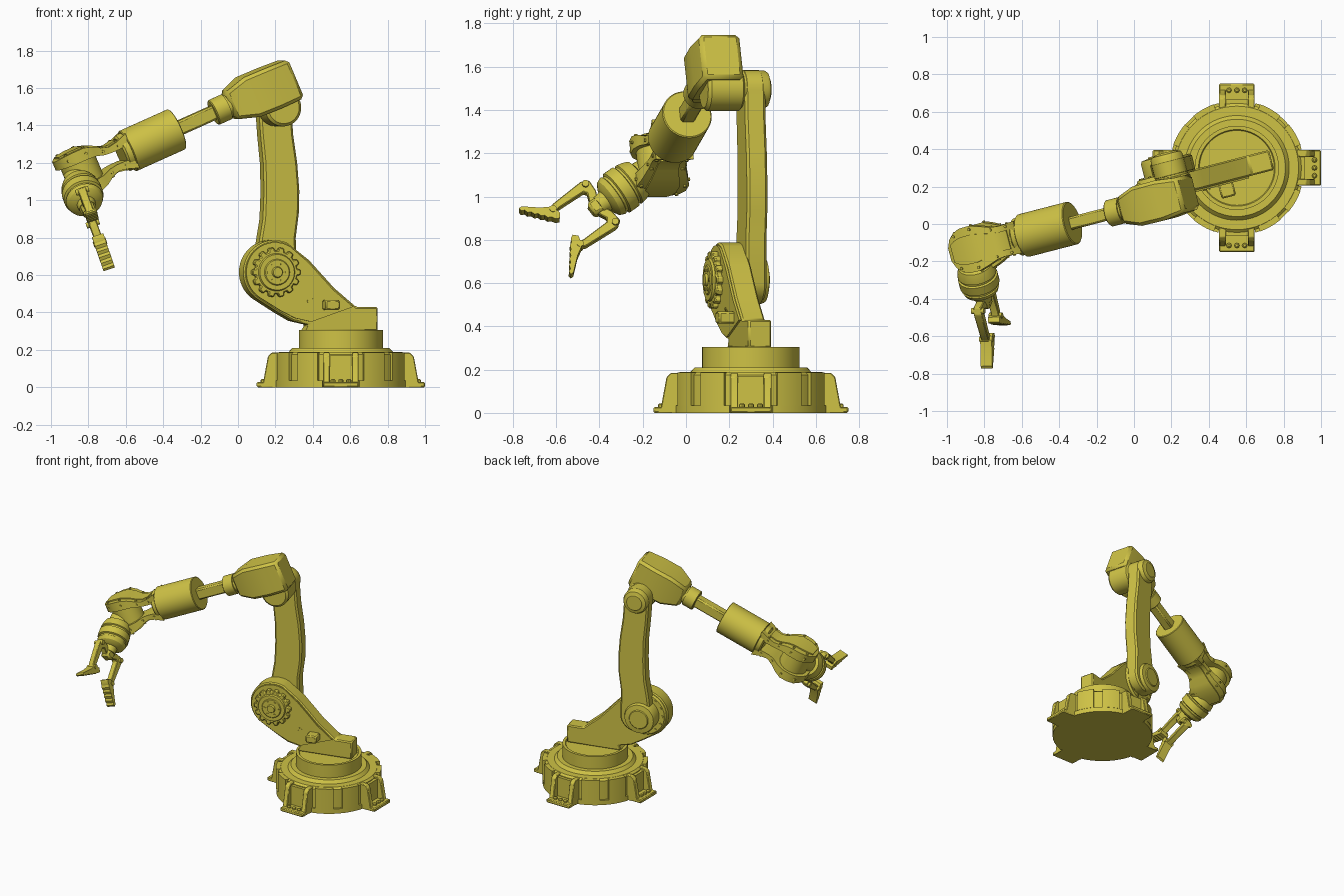
import bpy, bmesh
from math import radians, cos, sin, pi
from mathutils import Matrix, Vector

cube = bpy.data.objects.get("Cube")
if cube:
    bpy.data.objects.remove(cube, do_unlink=True)

paint = bpy.data.materials.new("olive_yellow_paint")
paint.use_nodes = True
color = (0.62, 0.54, 0.06, 1)
paint.diffuse_color = color
paint.node_tree.nodes["Principled BSDF"].inputs["Base Color"].default_value = color

T = Matrix.Translation


def rot(deg, axis):
    return Matrix.Rotation(radians(deg), 4, axis)


def frame(origin, x, z):
    x, z = Vector(x).normalized(), Vector(z).normalized()
    y = z.cross(x).normalized()
    z = x.cross(y)
    m = Matrix((x, y, z)).transposed().to_4x4()
    m.translation = origin
    return m


def stack(name, rings, m, bevel=0.0):
    """Join equal rings of points into a closed solid."""
    bm = bmesh.new()
    vs = [[bm.verts.new(m @ Vector(p)) for p in ring] for ring in rings]
    n = len(vs[0])
    for lo, hi in zip(vs, vs[1:]):
        for i in range(n):
            j = (i + 1) % n
            bm.faces.new((lo[i], lo[j], hi[j], hi[i]))
    bm.faces.new(vs[0][::-1])
    bm.faces.new(vs[-1])
    bmesh.ops.recalc_face_normals(bm, faces=bm.faces)
    me = bpy.data.meshes.new(name)
    bm.to_mesh(me)
    bm.free()
    me.materials.append(paint)
    ob = bpy.data.objects.new(name, me)
    bpy.context.collection.objects.link(ob)
    if bevel:
        mod = ob.modifiers.new("Bevel", "BEVEL")
        mod.width, mod.segments = bevel, 1
    bpy.ops.object.select_all(action="DESELECT")
    ob.select_set(True)
    bpy.context.view_layer.objects.active = ob
    bpy.ops.object.shade_smooth_by_angle(angle=radians(30))
    return ob


def lathe(name, profile, m, n=48):
    """Profile of (height, radius) turned about local z."""
    return stack(name, [[(r * cos(2 * pi * i / n), r * sin(2 * pi * i / n), h)
                         for i in range(n)] for h, r in profile], m)


def plate(name, pts, lo, hi, m, bevel=0.0):
    return stack(name, [[(x, y, d) for x, y in pts] for d in (lo, hi)], m, bevel)


def box(name, size, m, bevel=0.0):
    x, y, z = (s / 2 for s in size)
    return plate(name, [(-x, -y), (x, -y), (x, y), (-x, y)], -z, z, m, bevel)


def loft(name, sections, m, bevel=0.0):
    """Rectangular sections (along, half width, low, high)."""
    return stack(name, [[(a, -w, lo), (a, w, lo), (a, w, hi), (a, -w, hi)]
                        for a, w, lo, hi in sections], m, bevel)


def arc(cx, cy, r, a0, a1, n):
    return [(cx + r * cos(radians(a0 + (a1 - a0) * i / n)),
             cy + r * sin(radians(a0 + (a1 - a0) * i / n))) for i in range(n + 1)]


# Base drum with turntable
ROOT = T((0.55, 0.30, 0))
lathe("base_drum", [(0, 0.345), (0.175, 0.345), (0.188, 0.33), (0.188, 0.28),
                    (0.21, 0.26), (0.21, 0.225), (0.305, 0.225), (0.305, 0.205),
                    (0.298, 0.2)], ROOT, 64)

for k in range(4):
    quarter = ROOT @ rot(90 * k, 'Z')
    # Raised diagonal panels
    for j in (30, 60):
        sector = arc(0, 0, 0.362, j - 10, j + 10, 6) + arc(0, 0, 0.3, j + 10, j - 10, 6)
        plate("base_panel", sector, 0.035, 0.187, quarter)
    rim = arc(0, 0, 0.36, 16, 74, 14) + arc(0, 0, 0.3, 74, 16, 14)
    plate("base_lower_rim", rim, 0, 0.035, quarter)
    # Foot: plate, two gussets, back wall and bolts
    box("foot_plate", (0.17, 0.19, 0.028), quarter @ T((0.365, 0, 0.014)), 0.006)
    box("foot_wall", (0.1, 0.19, 0.17), quarter @ T((0.315, 0, 0.085)))
    gusset = [(0.3, 0), (0.435, 0), (0.415, 0.03), (0.39, 0.165), (0.37, 0.185), (0.3, 0.185)]
    for s in (-1, 1):
        plate("foot_gusset", gusset, -0.018, 0.018,
              quarter @ T((0, s * 0.077, 0)) @ rot(90, 'X'), 0.004)
    for s in (-1, 0, 1):
        lathe("foot_bolt", [(0, 0.014), (0.012, 0.014), (0.018, 0.007)],
              quarter @ T((0.415, s * 0.042, 0.026)), 8)

# Shoulder bracket: side profile pushed through the arm's thickness
ARM = ROOT @ rot(14.5, 'Z')
SIDE = ARM @ rot(90, 'X')
SX, SZ = -0.38, 0.615
bracket = (arc(SX, SZ, 0.172, 65, 235, 24)
           + [(-0.36, 0.4), (-0.28, 0.355), (-0.19, 0.335), (-0.21, 0.3), (0.19, 0.3),
              (0.19, 0.43), (0.07, 0.43), (-0.05, 0.53), (-0.19, 0.68)])
plate("shoulder_bracket", bracket, -0.05, 0.06, SIDE, 0.008)
cover = (arc(SX, SZ, 0.16, 60, 238, 20)
         + [(-0.35, 0.41), (-0.27, 0.37), (-0.18, 0.35), (0.05, 0.43), (-0.06, 0.52), (-0.2, 0.67)])
plate("bracket_cover", cover, 0.06, 0.07, SIDE)
box("bracket_stop", (0.08, 0.055, 0.08), SIDE @ T((-0.08, 0.44, 0.1)), 0.008)
for du, dz in ((-0.2, 0.46), (-0.19, 0.48), (-0.17, 0.47)):
    lathe("bracket_rivet", [(0.065, 0.006), (0.075, 0.006)], SIDE @ T((du, dz, 0)), 8)

# Shoulder gear and rear joint
SHOULDER = SIDE @ T((SX, SZ, 0))
gear = []
for i in range(14):
    for off, r in ((-9, 0.115), (-6, 0.134), (6, 0.134), (9, 0.115)):
        t = radians(i * 360 / 14 + off)
        gear.append((r * cos(t), r * sin(t)))
plate("shoulder_gear", gear, 0.06, 0.098, SHOULDER, 0.005)
lathe("gear_cap", [(0.09, 0.105), (0.108, 0.095), (0.108, 0.07), (0.113, 0.065),
                   (0.113, 0.03), (0.125, 0.025)], SHOULDER)
for i in range(6):
    lathe("cap_bolt", [(0.1, 0.008), (0.118, 0.008)],
          SHOULDER @ rot(60 * i, 'Z') @ T((0.05, 0, 0)), 8)
lathe("shoulder_rear_ring", [(-0.065, 0.15), (-0.05, 0.16), (0, 0.16)], SHOULDER)
lathe("shoulder_rear_disc", [(-0.172, 0.065), (-0.165, 0.07), (-0.16, 0.105), (-0.145, 0.112),
                             (-0.04, 0.112)], SHOULDER)
for i in range(14):
    lathe("ring_bolt", [(-0.072, 0.008), (-0.06, 0.008)],
          SHOULDER @ rot(i * 360 / 14, 'Z') @ T((0.135, 0, 0)), 8)

# Curved lower link
EX, EZ = -0.35, 1.495
link = (arc(-0.345, SZ, 0.115, 190, 350, 12)
        + [(-0.236, 0.8), (-0.219, 0.93), (-0.216, 1.05), (-0.228, 1.2), (-0.25, 1.35)]
        + arc(EX, EZ, 0.09, 0, 180, 12)
        + [(-0.43, 1.35), (-0.415, 1.2), (-0.411, 1.05), (-0.417, 0.9), (-0.437, 0.78)])
plate("lower_link", link, -0.138, -0.04, SIDE, 0.012)

# Elbow joint
ELBOW = SIDE @ T((EX, EZ, 0))
lathe("elbow_joint", [(-0.175, 0.055), (-0.17, 0.06), (-0.165, 0.08), (-0.15, 0.088),
                      (-0.04, 0.088), (-0.03, 0.1), (0.12, 0.1), (0.135, 0.085)], ELBOW)

# Forearm frame: x along the arm toward the hand, z across its top
P = radians(23.5)
FORE = ARM @ frame((-0.924, -0.065, 1.38), (-cos(P), 0, -sin(P)), (-sin(P), 0, cos(P)))
ALONG = FORE @ rot(90, 'Y')
loft("forearm_head", [(-0.695, 0.095, -0.12, 0.105), (-0.56, 0.11, -0.12, 0.112),
                      (-0.43, 0.108, -0.115, 0.115), (-0.31, 0.07, -0.078, 0.078)], FORE, 0.018)
lathe("forearm_collar", [(-0.32, 0.062), (-0.3, 0.062), (-0.3, 0.072), (-0.225, 0.072),
                         (-0.22, 0.066)], ALONG)
box("forearm_shaft", (0.3, 0.07, 0.078), FORE @ T((-0.12, 0, 0)), 0.01)
lathe("forearm_cylinder", [(0, 0.112), (0.004, 0.117), (0.292, 0.117), (0.296, 0.112)], ALONG)
lathe("wrist_collar", [(0.29, 0.105), (0.325, 0.102), (0.335, 0.09)], ALONG)

# Wrist fork: upper and lower cheeks with bolts
cheek = [(0.29, 0.09, 0.045, 0.1), (0.35, 0.085, 0.035, 0.078), (0.4, 0.083, 0.035, 0.07),
         (0.44, 0.088, 0.04, 0.082), (0.49, 0.108, 0.055, 0.11), (0.54, 0.124, 0.06, 0.125),
         (0.6, 0.122, 0.06, 0.125), (0.64, 0.105, 0.06, 0.122), (0.67, 0.077, 0.06, 0.117),
         (0.692, 0.035, 0.06, 0.11)]
for s in (-1, 1):
    half = FORE if s > 0 else FORE @ rot(180, 'X')
    loft("wrist_cheek", cheek, half)
    loft("cheek_panel", [(a, w * 0.62, lo, hi + 0.008) for a, w, lo, hi in cheek[1:-1]], half)
    for a, w, lo, hi in cheek[1:-1:2]:
        for side in (-1, 1):
            lathe("cheek_bolt", [(hi - 0.02, 0.008), (hi + 0.008, 0.008)],
                  half @ T((a, side * w * 0.84, 0)), 8)
            lathe("cheek_side_bolt", [(w - 0.02, 0.008), (w + 0.007, 0.008)],
                  half @ T((a, 0, (lo + hi) / 2)) @ rot(-90 * side, 'X'), 8)
lathe("wrist_drum", [(-0.065, 0.1), (0.065, 0.1)], FORE @ T((0.57, 0, 0)))

# Hand frame: x along the hand, z across the finger spread
HAND = frame((-0.83, -0.30, 1.03), (0.21, -0.80, -0.56), (-0.245, -0.60, 0.763))
TURN = HAND @ rot(90, 'Y')
lathe("hand_neck", [(-0.2, 0.06), (-0.07, 0.075)], TURN)
lathe("hand_barrel", [(-0.11, 0.065), (-0.1, 0.09), (-0.075, 0.1), (-0.045, 0.106), (-0.04, 0.098),
                      (-0.03, 0.098), (-0.025, 0.108), (0.025, 0.108), (0.03, 0.096),
                      (0.042, 0.096), (0.046, 0.102), (0.07, 0.092), (0.085, 0.07),
                      (0.09, 0.05), (0.13, 0.045)], TURN)
box("palm_block", (0.09, 0.07, 0.07), HAND @ T((0.13, 0, 0)), 0.012)

# Two mirrored gripper fingers
rod = [(0.13, 0), (0.16, 0.03), (0.14, 0.075), (0.15, 0.09), (0.29, 0.095), (0.33, 0.075),
       (0.345, 0.1), (0.3, 0.128), (0.13, 0.138), (0.095, 0.12), (0.1, 0.06)]
pad = [(0.30, 0.07), (0.318, 0.05), (0.335, 0.06)]
for i in range(5):
    pad += [(0.345 + i * 0.02, 0.077 + i * 0.025), (0.36 + i * 0.02, 0.085 + i * 0.025)]
pad += [(0.44, 0.2), (0.425, 0.2), (0.36, 0.145), (0.31, 0.115)]
for s in (-1, 1):
    grip = HAND @ rot(90 if s > 0 else -90, 'X')
    plate("finger_link", rod, -0.022, 0.022, grip, 0.004)
    plate("finger_pad", pad, -0.032, 0.032, grip)
    for x, y in ((0.12, 0.115), (0.315, 0.105)):
        lathe("finger_pin", [(-0.036, 0.016), (0.036, 0.016)], grip @ T((x, y, 0)), 16)
